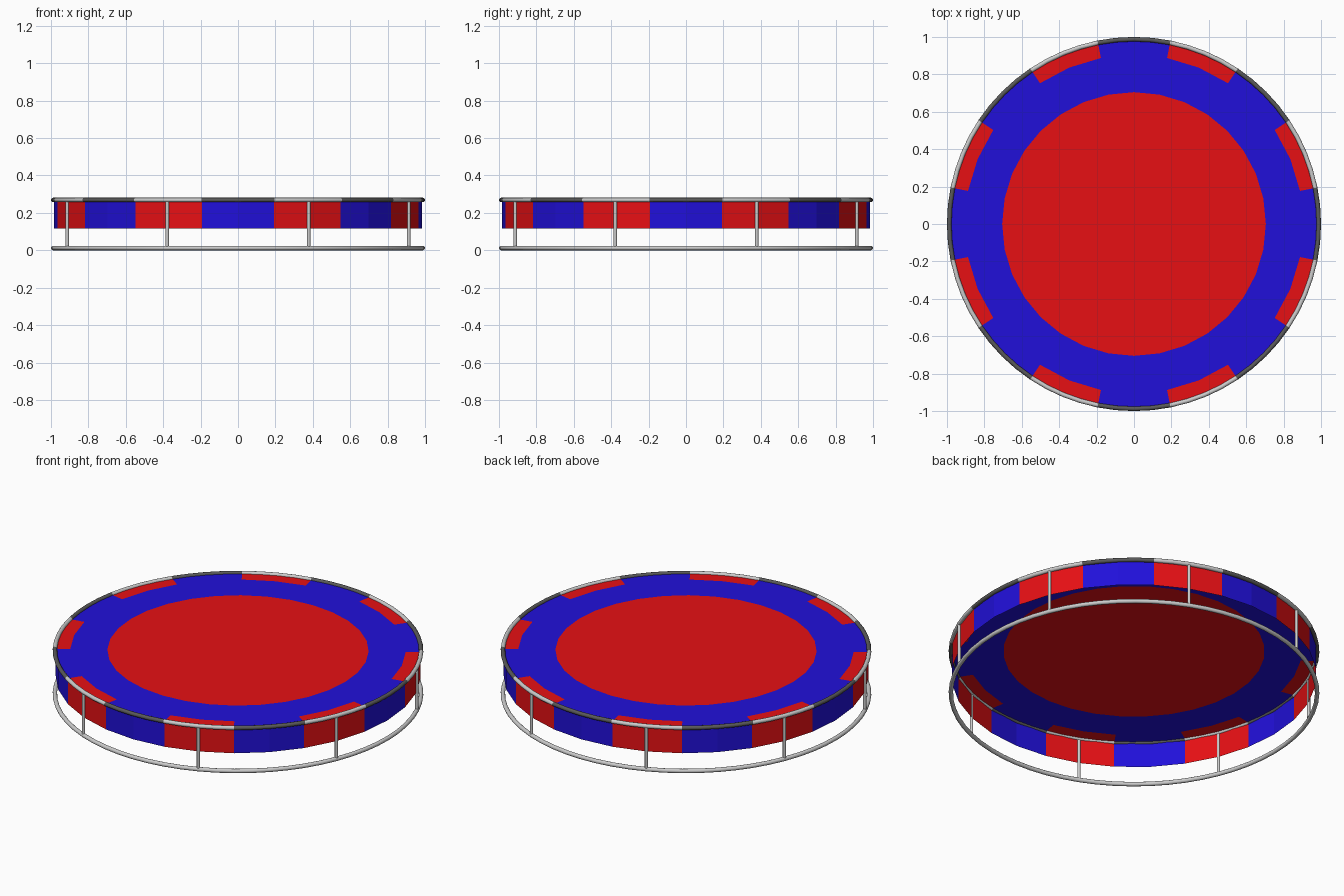
import bpy, bmesh
from math import sin, cos, pi, atan2

if "Cube" in bpy.data.objects:
    bpy.data.objects.remove(bpy.data.objects["Cube"])

SEG = 32
R_OUT, R_TAB, R_MAT = 0.985, 0.905, 0.705
Z_TOP, Z_SKIRT, TUBE = 0.269, 0.116, 0.012


def material(name, rgb):
    m = bpy.data.materials.new(name)
    m.diffuse_color = (*rgb, 1)
    m.use_nodes = True
    m.node_tree.nodes["Principled BSDF"].inputs["Base Color"].default_value = m.diffuse_color
    return m


RED = material("red", (0.8, 0.005, 0.007))
BLUE = material("blue", (0.015, 0.005, 0.7))
DARK = material("dark_grey", (0.1, 0.1, 0.1))
LIGHT = material("light_grey", (0.6, 0.6, 0.6))


def is_red(angle):
    # eight 22.5 degree sectors, centred on 22.5, 67.5, ...
    return int(((angle % (pi / 4)) / (pi / 16))) in (1, 2)


def finish(bm, name, mats):
    me = bpy.data.meshes.new(name)
    bm.to_mesh(me)
    bm.free()
    for m in mats:
        me.materials.append(m)
    ob = bpy.data.objects.new(name, me)
    bpy.context.collection.objects.link(ob)
    return ob


def circle(bm, r, z):
    return [bm.verts.new((r * cos(2 * pi * i / SEG), r * sin(2 * pi * i / SEG), z))
            for i in range(SEG)]


def band(bm, a, b, striped):
    for i in range(SEG):
        j = (i + 1) % SEG
        f = bm.faces.new((a[i], b[i], b[j], a[j]))
        f.material_index = int(striped and is_red(2 * pi * (i + 0.5) / SEG))


# jumping mat
bm = bmesh.new()
bm.faces.new(circle(bm, R_MAT, Z_TOP))
finish(bm, "jumping_mat", [RED])

# padded border with red tabs and hanging striped skirt
bm = bmesh.new()
loops = [circle(bm, r, z) for r, z in
         ((R_MAT, Z_TOP), (R_TAB, Z_TOP), (R_OUT, Z_TOP), (R_OUT, Z_SKIRT))]
for k in range(3):
    band(bm, loops[k], loops[k + 1], k > 0)
finish(bm, "border_and_skirt", [BLUE, RED])


# frame rings
def ring(name, z):
    bpy.ops.mesh.primitive_torus_add(major_segments=64, minor_segments=12,
                                     major_radius=1 - TUBE, minor_radius=TUBE,
                                     location=(0, 0, z))
    ob = bpy.context.object
    ob.name = name
    bpy.ops.object.shade_smooth()
    return ob


ring("base_ring", TUBE)
top = ring("top_ring", Z_TOP)
top.data.materials.append(DARK)
top.data.materials.append(LIGHT)
for p in top.data.polygons:
    p.material_index = int(is_red(atan2(p.center.y, p.center.x)))

# upright posts
for k in range(8):
    a = pi / 8 + k * pi / 4
    bpy.ops.mesh.primitive_cylinder_add(
        vertices=12, radius=0.009, depth=Z_TOP - TUBE,
        location=((1 - TUBE) * cos(a), (1 - TUBE) * sin(a), (Z_TOP + TUBE) / 2))
    bpy.context.object.name = f"post_{k + 1}"
    bpy.ops.object.shade_smooth_by_angle()
